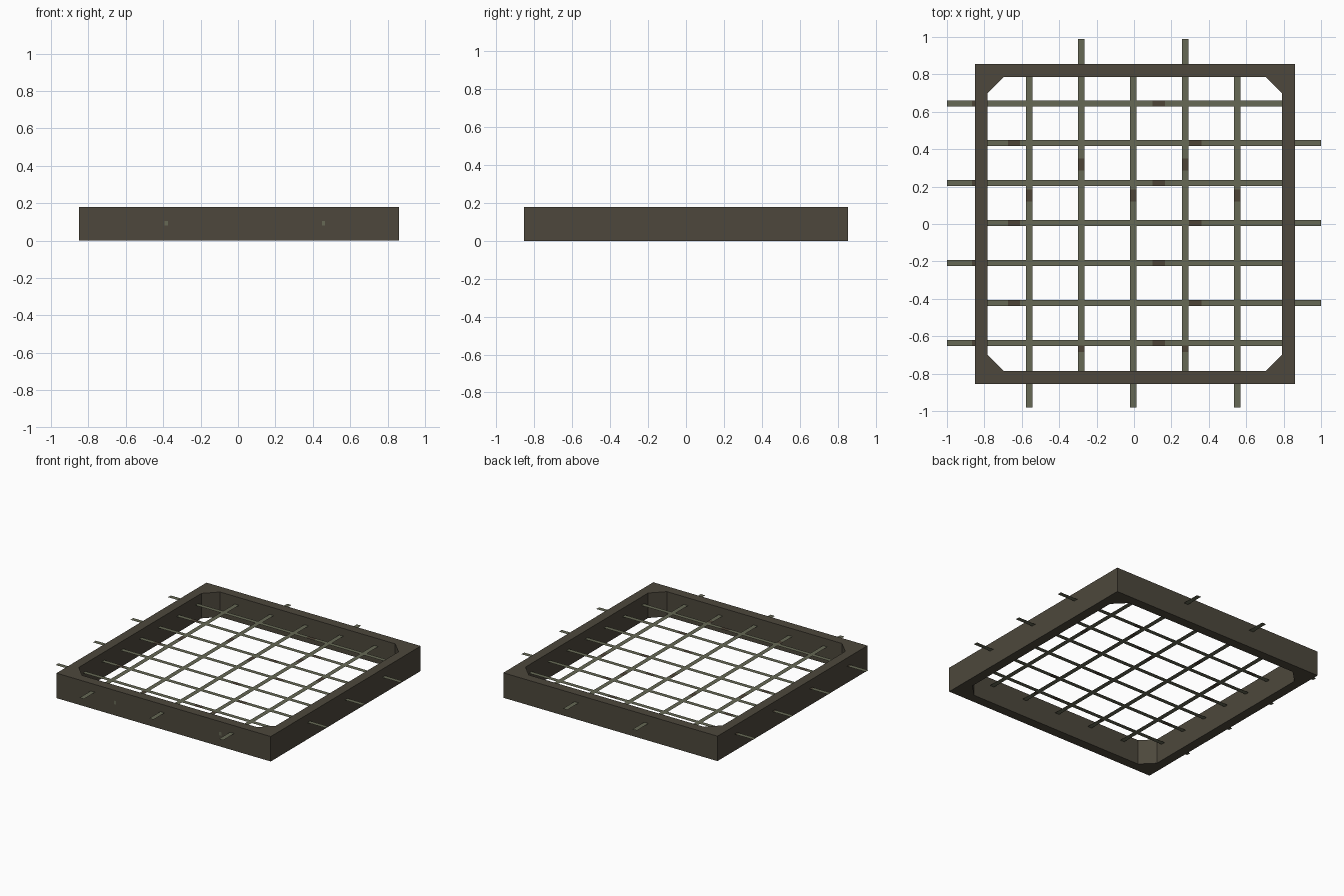
import bpy, bmesh

if "Cube" in bpy.data.objects:
    bpy.data.objects.remove(bpy.data.objects["Cube"])

def mat(name, col):
    m = bpy.data.materials.new(name)
    m.diffuse_color = (*col, 1)
    m.use_nodes = True
    m.node_tree.nodes["Principled BSDF"].inputs["Base Color"].default_value = m.diffuse_color
    return m

FRAME = mat("dark_brown_grey", (0.074, 0.064, 0.045))
BAR = mat("olive_grey", (0.133, 0.138, 0.089))
STAIN = mat("rust_brown", (0.072, 0.056, 0.037))

def add(name, bm, mats):
    me = bpy.data.meshes.new(name)
    bm.to_mesh(me)
    bm.free()
    for m in mats:
        me.materials.append(m)
    ob = bpy.data.objects.new(name, me)
    bpy.context.collection.objects.link(ob)
    return ob

# square frame with an octagonal (corner-cut) opening
H, R, CX = 0.18, 0.855, 0.005
I, C = 0.787, 0.088
bm = bmesh.new()
outer = [(R, R), (-R, R), (-R, -R), (R, -R)]
inner = [(I, I - C), (I - C, I), (C - I, I), (-I, I - C),
         (-I, C - I), (C - I, -I), (I - C, -I), (I, C - I)]
def ring(pts, z):
    return [bm.verts.new((x + CX, y, z)) for x, y in pts]
ob_, ot = ring(outer, 0), ring(outer, H)
ib, it = ring(inner, 0), ring(inner, H)
for lo, hi in ((ob_, ot), (ib, it)):
    n = len(lo)
    for k in range(n):
        bm.faces.new((lo[k], lo[(k + 1) % n], hi[(k + 1) % n], hi[k]))
for o, i in ((ob_, ib), (ot, it)):
    for k in range(4):
        a, b, nx = i[2 * k], i[2 * k + 1], i[(2 * k + 2) % 8]
        bm.faces.new((o[k], a, b))                         # corner
        bm.faces.new((o[k], b, nx, o[(k + 1) % 4]))        # side
bmesh.ops.recalc_face_normals(bm, faces=bm.faces)
add("frame", bm, [FRAME])

# flat strip bars with short stained sections
def strip(name, axis, pos, start, end, width, z, stains):
    bm = bmesh.new()
    cuts = sorted({start, end, *[c for s in stains for c in s]})
    rows = []
    for t in cuts:
        row = []
        for s in (-width / 2, width / 2):
            p = (t, pos + s, z) if axis == "x" else (pos - s, t, z)
            row.append(bm.verts.new(p))
        rows.append(row)
    for k in range(len(cuts) - 1):
        a, b = rows[k], rows[k + 1]
        f = bm.faces.new((a[0], b[0], b[1], a[1]))
        mid = (cuts[k] + cuts[k + 1]) / 2
        f.material_index = int(any(s < mid < e for s, e in stains))
    add(name, bm, [BAR, STAIN])

for k in range(7):
    y = 0.005 + (k - 3) * 0.2135
    if k % 2 == 0:      # sticks out to the left
        strip(f"cross_bar_{k}", "x", y, -1.0, 0.82, 0.032, 0.121,
              [(-0.865, -0.80), (0.10, 0.165)])
    else:               # sticks out to the right
        strip(f"cross_bar_{k}", "x", y, -0.82, 1.0, 0.032, 0.121,
              [(-0.675, -0.61), (0.295, 0.36)])

for k in range(5):
    x = -0.004 + (k - 2) * 0.278
    if k % 2:           # sticks out to the back
        strip(f"long_bar_{k}", "y", x, -0.82, 0.988, 0.034, 0.124,
              [(-0.685, -0.65), (0.285, 0.35)])
    else:               # sticks out to the front
        strip(f"long_bar_{k}", "y", x, -0.982, 0.82, 0.034, 0.124,
              [(0.12, 0.185)])

# small pale chips on the front face
for n, x in enumerate((-0.383, 0.457)):
    bm = bmesh.new()
    y = -R - 0.001
    bm.faces.new([bm.verts.new(p) for p in (
        (x - .009, y, .08), (x + .009, y, .08), (x + .009, y, .105), (x - .009, y, .105))])
    add(f"front_chip_{n}", bm, [BAR])
